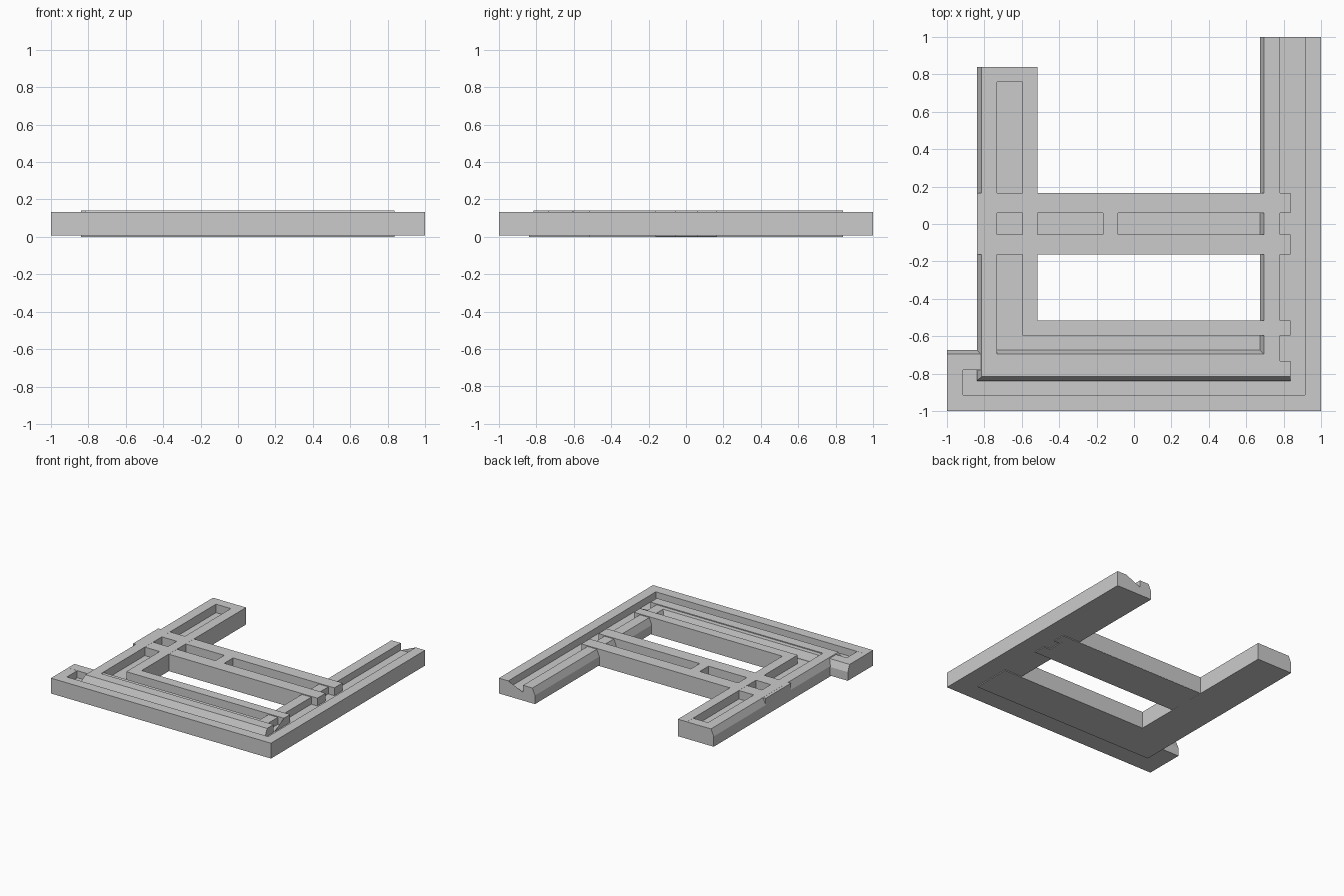
import bpy, bmesh

if "Cube" in bpy.data.objects:
    bpy.data.objects.remove(bpy.data.objects["Cube"])


def make_object(name, bm):
    bmesh.ops.recalc_face_normals(bm, faces=bm.faces)
    mesh = bpy.data.meshes.new(name)
    bm.to_mesh(mesh)
    bm.free()
    obj = bpy.data.objects.new(name, mesh)
    bpy.context.collection.objects.link(obj)
    return obj


def corner_channel(name, profile, path):
    """Sweep a (inset, z) profile through the mitred points given by path(inset)."""
    bm = bmesh.new()
    rings = [[bm.verts.new((*path(d)[i], z)) for d, z in profile] for i in range(3)]
    n = len(profile)
    for a, b in zip(rings, rings[1:]):
        for i in range(n):
            j = (i + 1) % n
            bm.faces.new((a[i], a[j], b[j], b[i]))
    bm.faces.new(rings[0])
    bm.faces.new(rings[-1])
    bmesh.ops.triangulate(bm, faces=[f for f in bm.faces if len(f.verts) > 4])
    return make_object(name, bm)


def box(name, x0, x1, y0, y1, z0, z1):
    bm = bmesh.new()
    bmesh.ops.create_cube(bm, size=1)
    lo, hi = (x0, y0, z0), (x1, y1, z1)
    for v in bm.verts:
        v.co = [hi[k] if v.co[k] > 0 else lo[k] for k in range(3)]
    return make_object(name, bm)


FLOOR = 0.075

# Outer corner: grooved rail on the right and front, chamfered on its inside edge
lo, hi = 0.007, 0.133
corner_channel("outer_rail",
               [(0, lo), (0, hi), (.085, hi), (.085, FLOOR), (.22, FLOOR), (.22, hi),
                (.305, hi), (.328, hi - .055), (.328, lo)],
               lambda d: [(1 - d, 1), (1 - d, d - 1), (-1, d - 1)])
box("outer_rail_end_cap", -1, -.915, -.95, -.75, .01, hi - .0005)

# Inner corner: grooved rail on the left and front, chamfered on its outside edge
top = 0.14
corner_channel("inner_rail",
               [(0, 0), (0, top - .055), (.025, top), (.108, top), (.108, FLOOR - .005),
                (.243, FLOOR - .005), (.243, top), (.325, top), (.325, 0)],
               lambda d: [(d - .84, .84), (d - .84, d - .84), (.835, d - .84)])
box("inner_rail_end_cap", -.75, -.58, .76, .84, .002, top - .0005)

# Cross bar: floor, two side walls and the dividers between its pockets
mid_top = top - .0005
box("cross_bar_floor", -.839, .78, -.163, .163, .0005, FLOOR - .004)
for side, y0, y1 in (("front", -.163, -.056), ("back", .058, .165)):
    box("cross_bar_wall_" + side, -.84, .835, y0, y1, .001, mid_top)
for part, x0, x1 in (("left_end", -.84, -.732), ("divider", -.165, -.085)):
    box("cross_bar_" + part, x0, x1, -.06, .06, .002, mid_top)
